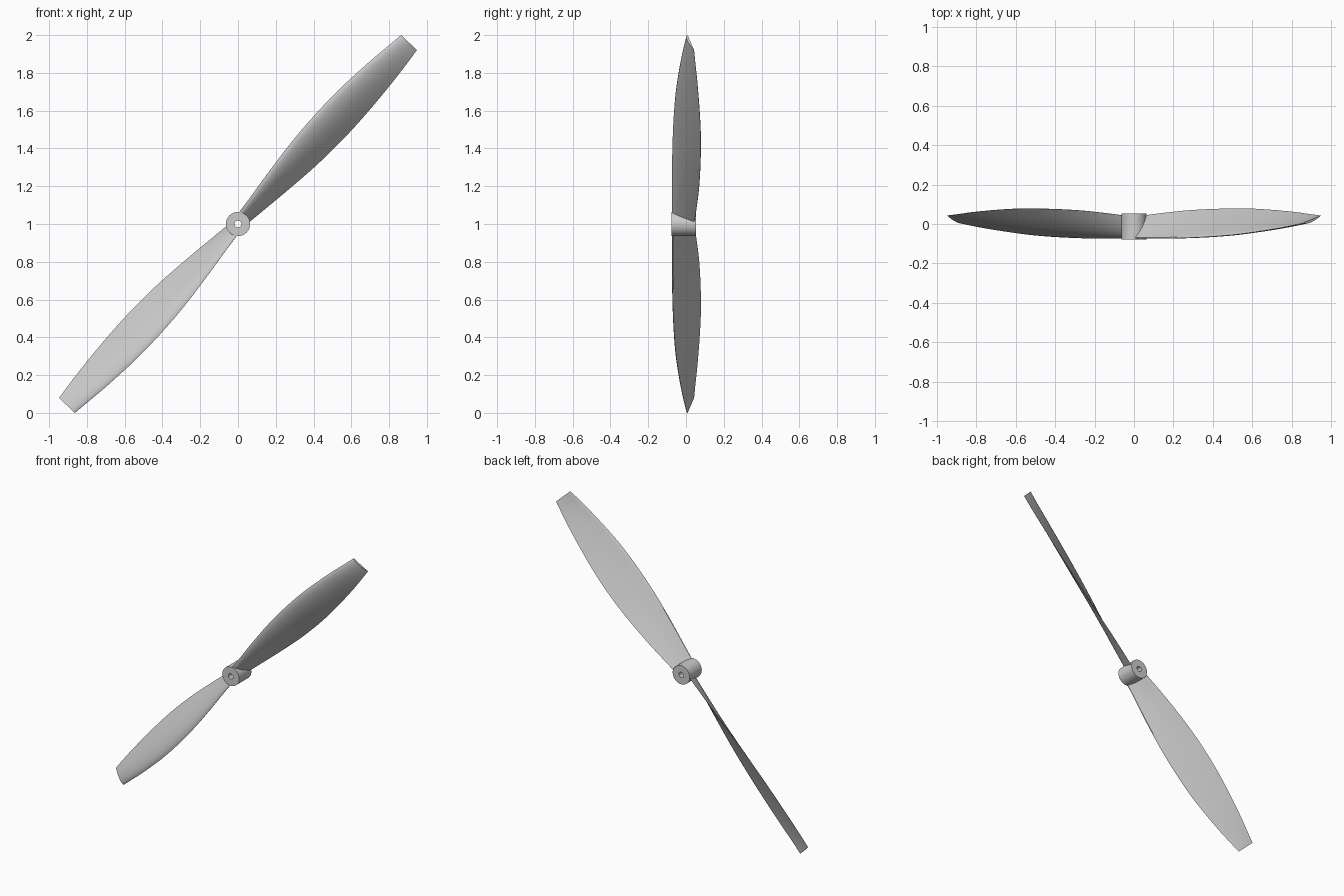
import bpy, bmesh, math

if "Cube" in bpy.data.objects:
    bpy.data.objects.remove(bpy.data.objects["Cube"])

ANGLE = math.radians(46.5)
CA, SA = math.cos(ANGLE), math.sin(ANGLE)

# Blade stations: radius, leading edge (w, y), trailing edge (w, y), thickness / chord
STATIONS = [
    (0.035, -0.038, -0.072, 0.034, 0.043, 0.14),
    (0.15, -0.052, -0.072, 0.048, 0.055, 0.13),
    (0.32, -0.075, -0.071, 0.068, 0.069, 0.12),
    (0.52, -0.096, -0.067, 0.087, 0.077, 0.11),
    (0.72, -0.105, -0.059, 0.094, 0.079, 0.11),
    (0.90, -0.103, -0.047, 0.090, 0.073, 0.11),
    (1.10, -0.088, -0.025, 0.077, 0.061, 0.11),
    (1.23, -0.073, -0.007, 0.064, 0.050, 0.11),
    (1.32, -0.0625, 0.008, 0.053, 0.043, 0.11),
]
# Aerofoil loop: chord fraction, share of thickness toward the front
FOIL = [(0, 0.12), (0.03, 0.42), (0.1, 0.72), (0.22, 0.94), (0.36, 1.0), (0.52, 0.9),
        (0.7, 0.65), (0.86, 0.35), (1, 0.06), (1, 0), (0.75, 0), (0.5, 0),
        (0.25, 0), (0.08, -0.06), (0.02, -0.04)]


def refine(rows, n):
    """Catmull-Rom smoothing between stations."""
    out = []
    for i in range(len(rows) - 1):
        quad = zip(rows[max(i - 1, 0)], rows[i], rows[i + 1], rows[min(i + 2, len(rows) - 1)])
        quad = list(quad)
        for k in range(n):
            t = k / n
            out.append([0.5 * (2 * b + (c - a) * t + (2 * a - 5 * b + 4 * c - d) * t * t
                               + (3 * b - a - 3 * c + d) * t ** 3) for a, b, c, d in quad])
    return out + [list(rows[-1])]


def finish(bm, name, angle):
    bmesh.ops.recalc_face_normals(bm, faces=bm.faces)
    me = bpy.data.meshes.new(name)
    bm.to_mesh(me)
    bm.free()
    ob = bpy.data.objects.new(name, me)
    bpy.context.collection.objects.link(ob)
    bpy.ops.object.select_all(action='DESELECT')
    ob.select_set(True)
    bpy.context.view_layer.objects.active = ob
    bpy.ops.object.shade_smooth_by_angle(angle=math.radians(angle))
    return ob


def skin(bm, rings, closed=False):
    n = len(rings[0])
    pairs = list(zip(rings, rings[1:])) + ([(rings[-1], rings[0])] if closed else [])
    for a, b in pairs:
        for i in range(n):
            j = (i + 1) % n
            bm.faces.new((a[i], a[j], b[j], b[i]))


def blade(name, sign):
    bm = bmesh.new()
    rings = []
    for s, lw, ly, tw, ty, th in refine(STATIONS, 3):
        cw, cy = tw - lw, ty - ly
        ring = []
        for f, h in FOIL:
            w = lw + cw * f + cy * th * h
            y = ly + cy * f - cw * th * h
            x, z = s * CA + w * SA, s * SA - w * CA
            ring.append(bm.verts.new((sign * x, y, 1 + sign * z)))
        rings.append(ring)
    skin(bm, rings)
    bm.faces.new(rings[0])
    bm.faces.new(rings[-1])
    return finish(bm, name, 40)


# Two blades, half a turn apart
blade("upper_blade", 1)
blade("lower_blade", -1)

# Hub with a shaft hole through it
bm = bmesh.new()
SIDES = 32
rings = []
for r, y in [(0.064, -0.078), (0.064, 0.052), (0.018, 0.052), (0.018, -0.078)]:
    rings.append([bm.verts.new((r * math.cos(2 * math.pi * k / SIDES), y,
                                1 + r * math.sin(2 * math.pi * k / SIDES))) for k in range(SIDES)])
skin(bm, rings, closed=True)
finish(bm, "hub", 30)
